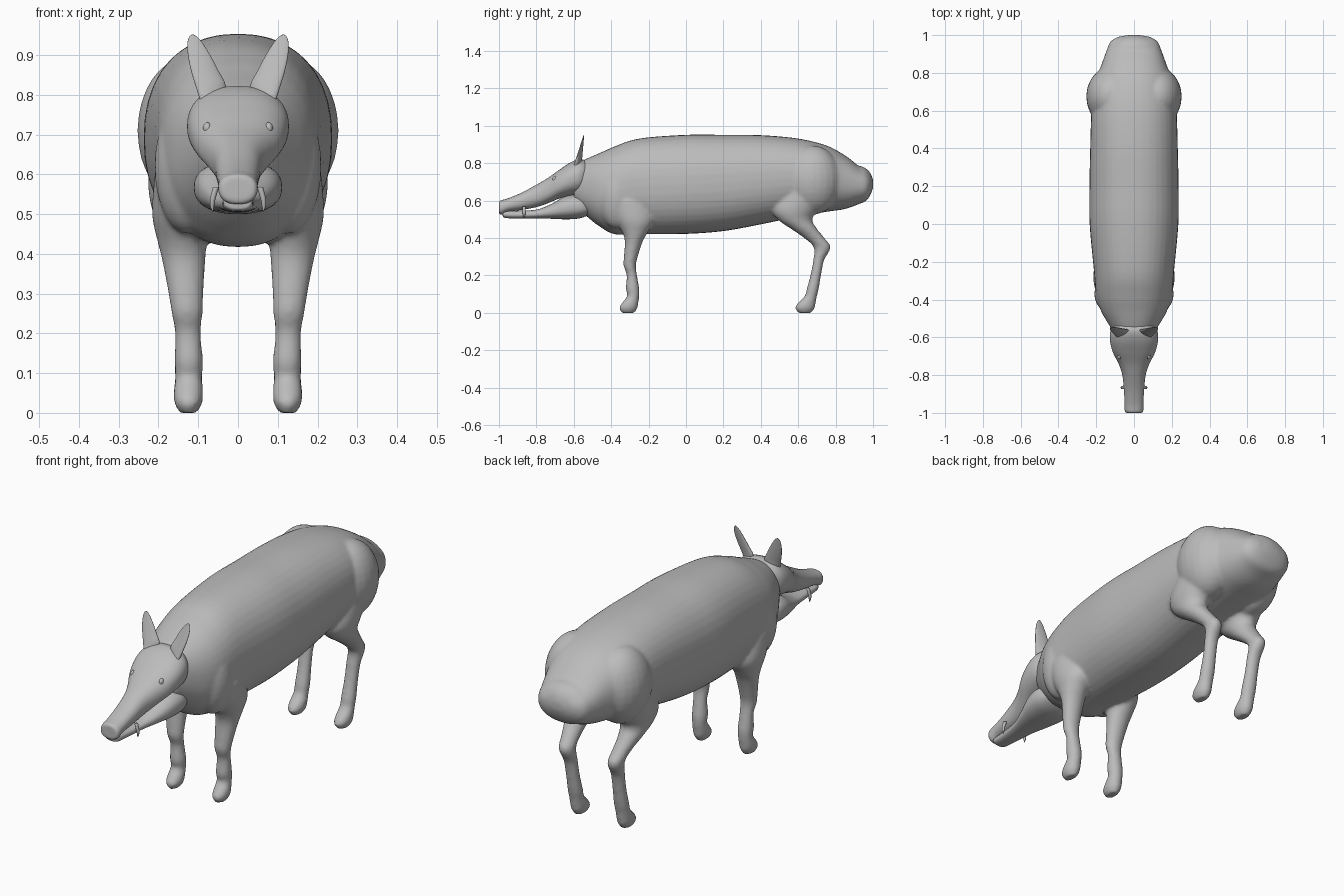
import bpy, bmesh, math
from mathutils import Vector

hide = bpy.data.materials.new("grey hide")
hide.diffuse_color = (0.5, 0.5, 0.5, 1)
N = 40


def finish(bm, name):
    bmesh.ops.recalc_face_normals(bm, faces=bm.faces[:])
    me = bpy.data.meshes.new(name)
    bm.to_mesh(me)
    bm.free()
    me.materials.append(hide)
    me.shade_smooth()
    ob = bpy.data.objects.new(name, me)
    bpy.context.collection.objects.link(ob)
    return ob


def spline(rows, steps):
    """Catmull-Rom interpolation of rows of numbers."""
    out = []
    for i in range(len(rows) - 1):
        a, b = rows[max(i - 1, 0)], rows[i]
        c, d = rows[i + 1], rows[min(i + 2, len(rows) - 1)]
        for s in range(steps):
            t = s / steps
            out.append([0.5 * (2*q + (r-p)*t + (2*p-5*q+4*r-w)*t*t + (3*q-p-3*r+w)*t**3)
                        for p, q, r, w in zip(a, b, c, d)])
    return out + [list(rows[-1])]


def loft(name, rings):
    """Skin equal rings of points and cap both ends."""
    bm = bmesh.new()
    vs = [[bm.verts.new(p) for p in ring] for ring in rings]
    n = len(vs[0])
    for a, b in zip(vs, vs[1:]):
        for i in range(n):
            j = (i + 1) % n
            bm.faces.new((a[i], a[j], b[j], b[i]))
    bm.faces.new(vs[0])
    bm.faces.new(vs[-1])
    return finish(bm, name)


def oval(power=2.0):
    for i in range(N):
        a = 2 * math.pi * i / N
        c, s = math.cos(a), math.sin(a)
        yield (math.copysign(abs(c) ** (2 / power), c), math.copysign(abs(s) ** (2 / power), s))


def trunk(name, rows, power=2.0, steps=5):
    """Rows are y, bottom z, top z, half width."""
    return loft(name, [[(w * c, y, (lo + hi) / 2 + (hi - lo) / 2 * s) for c, s in oval(power)]
                       for y, lo, hi, w in spline(rows, steps)])


def limb(name, rows, side):
    """Rows are z, x centre, x radius, front y, back y."""
    return loft(name, [[(side * (x + r * c), (f + b) / 2 + (b - f) / 2 * s, z) for c, s in oval()]
                       for z, x, r, f, b in spline(rows, 5)])


def ball(name, centre, radii):
    bm = bmesh.new()
    bmesh.ops.create_uvsphere(bm, u_segments=24, v_segments=16, radius=1)
    for v in bm.verts:
        v.co = Vector([c + r * q for c, r, q in zip(centre, radii, v.co)])
    return finish(bm, name)


def blend(parts, name, voxel, repeat):
    """Fuse overlapping parts into one softly blended skin."""
    bpy.ops.object.select_all(action='DESELECT')
    for p in parts:
        p.select_set(True)
    bpy.context.view_layer.objects.active = parts[0]
    bpy.ops.object.join()
    ob = parts[0]
    ob.name = name
    m = ob.modifiers.new("fuse", 'REMESH')
    m.mode, m.voxel_size, m.use_smooth_shade = 'VOXEL', voxel, True
    s = ob.modifiers.new("soften", 'SMOOTH')
    s.factor, s.iterations = 0.5, repeat
    return ob


# Barrel, neck and rounded rump
body = [trunk("body", [
    (-0.60, 0.58, 0.79, 0.09), (-0.53, 0.515, 0.825, 0.135), (-0.46, 0.46, 0.855, 0.175),
    (-0.38, 0.42, 0.89, 0.20), (-0.25, 0.42, 0.932, 0.212), (0, 0.422, 0.952, 0.235),
    (0.20, 0.437, 0.952, 0.236), (0.40, 0.473, 0.95, 0.232), (0.60, 0.515, 0.932, 0.225),
    (0.75, 0.54, 0.895, 0.205), (0.85, 0.555, 0.842, 0.17), (0.92, 0.58, 0.788, 0.145),
    (0.965, 0.60, 0.76, 0.125), (0.99, 0.64, 0.73, 0.085), (1.0, 0.67, 0.70, 0.03)], 2.25)]
body.append(ball("rump_end", (0, 0.92, 0.692), (0.137, 0.082, 0.094)))

fore = [(0.60, 0.135, 0.075, -0.42, -0.20), (0.50, 0.14, 0.076, -0.38, -0.17),
        (0.43, 0.14, 0.062, -0.34, -0.205), (0.38, 0.136, 0.054, -0.327, -0.232),
        (0.30, 0.131, 0.044, -0.332, -0.258), (0.25, 0.128, 0.039, -0.333, -0.268),
        (0.20, 0.126, 0.033, -0.317, -0.262), (0.13, 0.124, 0.036, -0.322, -0.25),
        (0.09, 0.124, 0.034, -0.315, -0.25), (0.05, 0.125, 0.037, -0.345, -0.255),
        (0.025, 0.125, 0.035, -0.358, -0.26), (0.0, 0.125, 0.022, -0.345, -0.275)]
hind = [(0.66, 0.135, 0.09, 0.50, 0.78), (0.56, 0.14, 0.085, 0.46, 0.71),
        (0.50, 0.145, 0.068, 0.49, 0.675), (0.45, 0.145, 0.053, 0.56, 0.70),
        (0.40, 0.138, 0.041, 0.632, 0.74), (0.35, 0.132, 0.036, 0.683, 0.773),
        (0.28, 0.128, 0.033, 0.68, 0.738), (0.20, 0.126, 0.032, 0.665, 0.722),
        (0.13, 0.125, 0.035, 0.646, 0.71), (0.09, 0.125, 0.034, 0.635, 0.70),
        (0.05, 0.125, 0.037, 0.596, 0.693), (0.025, 0.125, 0.035, 0.583, 0.688),
        (0.0, 0.125, 0.022, 0.60, 0.67)]
for side in (-1, 1):
    body.append(limb("front_leg", fore, side))
    body.append(limb("hind_leg", hind, side))
    body.append(ball("shoulder", (side * 0.125, -0.37, 0.62), (0.085, 0.10, 0.17)))
    body.append(ball("hip", (side * 0.125, 0.675, 0.71), (0.128, 0.155, 0.185)))
blend(body, "body_and_legs", 0.009, 5)

# Skull, long snout and rounded nose disc
head = [trunk("head", [
    (-1.0, 0.53, 0.598, 0.044), (-0.985, 0.524, 0.603, 0.05), (-0.95, 0.54, 0.613, 0.05),
    (-0.88, 0.55, 0.642, 0.054), (-0.80, 0.565, 0.685, 0.062), (-0.74, 0.585, 0.72, 0.082),
    (-0.68, 0.61, 0.763, 0.112), (-0.62, 0.625, 0.803, 0.127), (-0.57, 0.635, 0.822, 0.125),
    (-0.535, 0.66, 0.815, 0.105)], 2.3)]
blend(head, "head", 0.006, 4)
trunk("lower_jaw", [
    (-0.98, 0.52, 0.535, 0.02), (-0.97, 0.508, 0.545, 0.036), (-0.90, 0.504, 0.546, 0.042),
    (-0.80, 0.505, 0.552, 0.055), (-0.72, 0.503, 0.582, 0.08), (-0.64, 0.50, 0.625, 0.105),
    (-0.57, 0.505, 0.63, 0.11), (-0.52, 0.525, 0.60, 0.09), (-0.50, 0.55, 0.57, 0.05)], 2.4)

# Thin upright ear outline: height fraction, inner x, outer x
ear = [(0.775, 0.045, 0.092), (0.82, 0.030, 0.106), (0.86, 0.049, 0.118),
       (0.90, 0.070, 0.126), (0.93, 0.089, 0.127), (0.945, 0.102, 0.123), (0.951, 0.111, 0.117)]
for side in (-1, 1):
    tag = "left" if side > 0 else "right"
    rings = []
    for z, a, b in spline(ear, 3):
        k = (z - 0.775) / 0.176
        y, thick = -0.582 + 0.036 * k, 0.017 * (1 - k) + 0.002
        rings.append([(side * ((a + b) / 2 + (b - a) / 2 * c), y + thick * s - 0.012 * c * (1 - k), z)
                      for c, s in oval()])
    loft(tag + "_ear", rings)
    ball(tag + "_eye", (side * 0.077, -0.70, 0.715), (0.011, 0.015, 0.016))
    # Curved tusk tapering downward
    limb(tag + "_tusk", [(0.568, 0.055, 0.008, -0.874, -0.856), (0.54, 0.063, 0.007, -0.874, -0.858),
                         (0.52, 0.065, 0.005, -0.871, -0.86), (0.505, 0.063, 0.001, -0.867, -0.864)], side)
    # Raised nostril rim
    ball(tag + "_nostril", (side * 0.019, -0.993, 0.566), (0.012, 0.007, 0.009))
